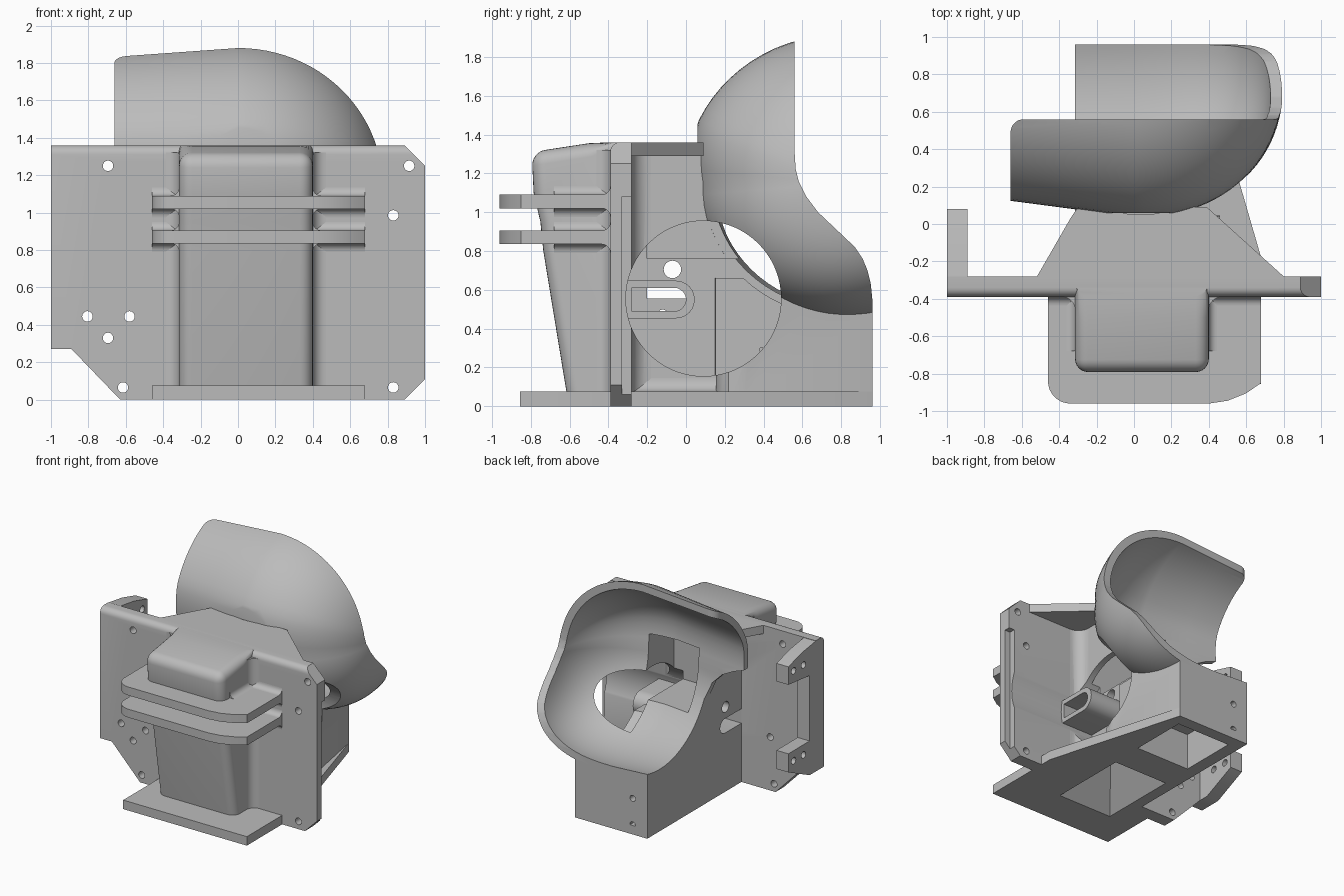
import bpy, bmesh, math

if "Cube" in bpy.data.objects:
    bpy.data.objects.remove(bpy.data.objects["Cube"], do_unlink=True)

grey = bpy.data.materials.new("plain grey")
grey.use_nodes = True
grey.diffuse_color = (0.5, 0.5, 0.5, 1)
grey.node_tree.nodes["Principled BSDF"].inputs["Base Color"].default_value = (0.5, 0.5, 0.5, 1)


def finish(name, bm):
    bmesh.ops.recalc_face_normals(bm, faces=bm.faces)
    mesh = bpy.data.meshes.new(name)
    bm.to_mesh(mesh)
    bm.free()
    mesh.materials.append(grey)
    ob = bpy.data.objects.new(name, mesh)
    bpy.context.collection.objects.link(ob)
    return ob


def prism(name, pts, axis, lo, hi, bevel=0, test=None):
    """Extrude a 2D outline along an axis, rounding the edges that pass the test."""
    place = {"x": lambda p, d: (d, p[0], p[1]),
             "y": lambda p, d: (p[0], d, p[1]),
             "z": lambda p, d: (p[0], p[1], d)}[axis]
    bm = bmesh.new()
    face = bm.faces.new([bm.verts.new(place(p, lo)) for p in pts])
    new = bmesh.ops.extrude_face_region(bm, geom=[face])["geom"]
    shift = place((0, 0), hi - lo)
    bmesh.ops.translate(bm, vec=shift, verts=[g for g in new if isinstance(g, bmesh.types.BMVert)])
    bmesh.ops.recalc_face_normals(bm, faces=bm.faces)
    if bevel:
        edges = [e for e in bm.edges if test(e.verts[0].co, e.verts[1].co)]
        bmesh.ops.bevel(bm, geom=edges, offset=bevel, segments=6, profile=0.5, affect="EDGES")
    return finish(name, bm)


def box(name, x, y, z):
    return prism(name, [(x[0], y[0]), (x[1], y[0]), (x[1], y[1]), (x[0], y[1])], "z", *z)


def arc(cx, cy, r, a, b, n):
    return [(cx + r * math.cos(math.radians(a + (b - a) * i / n)),
             cy + r * math.sin(math.radians(a + (b - a) * i / n))) for i in range(n + 1)]


def fillet(name, u, v, su, sv, r, axis, lo, hi):
    """Concave strip in the corner (u, v); su and sv point to the open side."""
    curve = [(u + su * (r + p), v + sv * (r - q)) for p, q in arc(0, 0, r, 180, 90, 8)]
    return prism(name, [(u, v)] + curve, axis, lo, hi)


def rod(axis, cx, cy, r, lo, hi, n=24):
    return prism("cutter", arc(cx, cy, r, 0, 360, n)[:-1], axis, lo, hi)


def stadium(name, y0, y1, z, r, x0, x1):
    pts = arc(y1 - r, z, r, -90, 90, 12) + [(y0, z + r), (y0, z - r)]
    return prism(name, pts, "x", x0, x1)


def boolean(ob, tool, mode="DIFFERENCE"):
    mod = ob.modifiers.new("cut", "BOOLEAN")
    mod.operation, mod.solver, mod.object = mode, "EXACT", tool
    bpy.context.view_layer.objects.active = ob
    bpy.ops.object.modifier_apply(modifier=mod.name)
    bpy.data.objects.remove(tool, do_unlink=True)


def dome(name, inset, left):
    """Rounded half dome towards +x that runs on as a slightly tapering tube towards -x."""
    stations = [(left, 0), (left / 2, 0)] + [(0, math.sin(math.radians(88 * i / 24))) for i in range(25)]
    bm, rings, n = bmesh.new(), [], 72
    for x, s in stations:
        ring = []
        for k in range(n):
            a = 2 * math.pi * k / n
            up = math.sin(a)
            p = 2.25 - up * (0.25 if up > 0 else 0.55)
            f = (1 - s ** p) ** (1 / p) * (1 + 0.08 * x)
            ry = (0.75 + 0.06 * max(0, min(1, 2.5 * up)) - inset) * (1 + 0.1 * x)
            rz = (0.765 if up > 0 else 0.71) - inset
            ring.append(bm.verts.new((x + (0.8 - inset) * s, 0.8 - ry * f * math.cos(a),
                                      1.15 + rz * f * up)))
        rings.append(ring)
    for r, s in zip(rings, rings[1:]):
        for k in range(n):
            bm.faces.new((r[k], r[(k + 1) % n], s[(k + 1) % n], s[k]))
    bm.faces.new(rings[0])
    bm.faces.new(rings[-1])
    return finish(name, bm)


def pocket(depth):
    return rod("x", .09, .555, .4, depth, 1.2, 72)


# Mounting plate with clipped corners, a thinner side edge and screw holes
plate = prism("mounting_plate",
              [(-1, .27), (-.89, .27), (-.63, 0), (.89, 0), (1, .11), (1, 1.25), (.89, 1.36), (-1, 1.36)],
              "y", -.39, -.28, .05,
              lambda a, b: min(a.z, b.z) > 1.35 and max(a.y, b.y) < -.38)
boolean(plate, box("cutter", (.95, 1.1), (-.33, -.2), (-.1, 1.08)))
boolean(plate, pocket(.17))
for x, z in [(-.695, 1.25), (.915, 1.25), (.83, .985), (.83, .065),
             (-.615, .065), (-.805, .445), (-.58, .445), (-.695, .33)]:
    boolean(plate, rod("y", x, z, .028, -.6, 0))

# Side bracket: two prongs joined by a low ridge
bracket = prism("side_bracket",
                [(-.3, .27), (-.2, .27), (.08, .4), (.08, .555), (-.2, .555), (-.2, 1.1),
                 (.08, 1.13), (.08, 1.28), (-.1, 1.33), (-.3, 1.36)], "x", -1, -.89)
for z in (.47, 1.22):
    for y in (-.12, .01):
        boolean(bracket, rod("x", y, z, .028, -1.1, -.8))

# Front housing, tapering towards the base
housing = prism("front_housing",
                [(-.3, .02), (-.607, .02), (-.735, .8), (-.75, .95), (-.785, 1.1),
                 (-.795, 1.31), (-.5, 1.355), (-.39, 1.36), (-.3, 1.36)],
                "x", -.315, .4, .07,
                lambda a, b: max(a.y, b.y) < -.35 and (
                    abs(a.x - b.x) < .01 or min(a.z, b.z) > 1.28 and max(a.y, b.y) < -.7))
for side, x in ((-1, -.315), (1, .4)):
    fillet("housing_fillet", x, -.39, side, -1, .07, "z", .05, 1.32)

# Cooling fins around the housing
fin = ([(.68, -.35), (-.46, -.35)] + arc(-.34, -.84, .12, 180, 270, 8)
       + [(.4, -.96), (.5, -.945), (.6, -.905), (.68, -.85)])
for name, z in (("lower_fin", .835), ("upper_fin", 1.02)):
    prism(name, fin, "z", z, z + .07)
    # rounded roots where the fins meet plate and housing sides
    for edge, up in ((z, -1), (z + .07, 1)):
        fillet("fin_root_plate", -.39, edge, -1, up, .045, "x", -.46, .68)
        for side, x in ((-1, -.315), (1, .4)):
            fillet("fin_root_side", x, edge, side, up, .045, "y", -.68, -.39)

# Floor with front flange, and top deck
floor = prism("floor", [(-.46, -.855), (.68, -.855), (.68, -.18), (.35, .96), (-.315, .96),
                        (-.315, -.3), (-.46, -.3)], "z", 0, .075)
deck = prism("top_deck", [(-.53, -.3), (.8, -.3), (.8, -.28), (.39, .09), (-.3, .09), (-.34, .03)],
             "z", 1.29, 1.36)
boolean(deck, dome("cutter", .01, -.8))

# Main body with a round side pocket, trimmed to the cowl
body = box("main_body", (-.315, .3), (-.3, .96), (.01, 1.3))
corner = fillet("body_corner_fillet", .3, -.28, 1, 1, .1, "z", .07, 1.3)
fillet("body_foot_fillet", .3, .075, 1, 1, .07, "y", -.29, .2)
rear = prism("rear_block", [(.17, .15), (.34, .155), (.42, .18), (.46, .22), (.47, .3), (.35, .96), (.17, .96)],
             "z", .01, .66)
for part in (body, rear):
    boolean(part, dome("cutter", .01, -.8))
for part, depth in ((body, .17), (corner, .17), (rear, .27)):
    boolean(part, pocket(depth))
boolean(body, stadium("cutter", -.28, .0, .55, .06, -.5, .5))
boolean(body, rod("x", -.07, .705, .045, -.5, .5))
for x in (-.18, .22):
    for z in (.08, .3):
        boolean(body, rod("y", x, z, .025, .9, 1.1))

# Hollow slot guide standing out of the pocket
guide = stadium("slot_guide", -.32, .045, .55, .097, .15, .46)
boolean(guide, stadium("cutter", -.28, .0, .55, .06, 0, .6))

# Recesses in the underside
for part in (floor, body, housing, rear, plate):
    boolean(part, box("cutter", (-.21, .28), (.38, .86), (-.1, .3)))
    bm = bmesh.new()
    base = [bm.verts.new(p) for p in [(-.23, -.56, -.01), (.28, -.56, -.01), (.28, .12, -.01), (-.23, .12, -.01)]]
    tip = bm.verts.new((.02, -.25, .3))
    bm.faces.new(base)
    for k in range(4):
        bm.faces.new((base[k], base[(k + 1) % 4], tip))
    boolean(part, finish("cutter", bm))

# Curved cowl: open at the back and on one side
cowl = dome("cowl", 0, -.66)
boolean(cowl, dome("cutter", .06, -.8))
rim = [(.06, .3), (.96, .3), (.96, .55), (.952, .63), (.935, .7), (.91, .76), (.87, .82), (.77, .915),
       (.68, 1.0), (.62, 1.08), (.58, 1.16), (.565, 1.22), (.56, 1.3), (.56, 2), (.06, 2)]
boolean(cowl, prism("cutter", rim, "x", -1, 1), "INTERSECT")
boolean(cowl, prism("cutter", [(-1, .1), (-.315, .1), (-.315, .88), (-.36, 1.01), (-.45, 1.1),
                               (-.56, 1.16), (-.72, 1.22), (-1, 1.22)], "y", -.5, 1.5))
boolean(cowl, prism("cutter", [(-.75, .65), (-.75, .49)] + arc(-.59, .49, .07, 180, 90, 8) + [(-.59, .65)],
                    "z", 1.2, 2))
boolean(cowl, pocket(.17))

# Inner chamber opening from the cowl into the body
for part in (body, cowl):
    boolean(part, box("cutter", (-.21, .25), (-.2, .3), (.76, 1.24)))

# Smooth the curved surfaces, keep corners sharp
for ob in bpy.context.collection.objects:
    if ob.type == "MESH" and ob.data.materials and ob.data.materials[0] == grey:
        bpy.ops.object.select_all(action="DESELECT")
        ob.select_set(True)
        bpy.context.view_layer.objects.active = ob
        bpy.ops.object.shade_smooth_by_angle(angle=math.radians(30))
